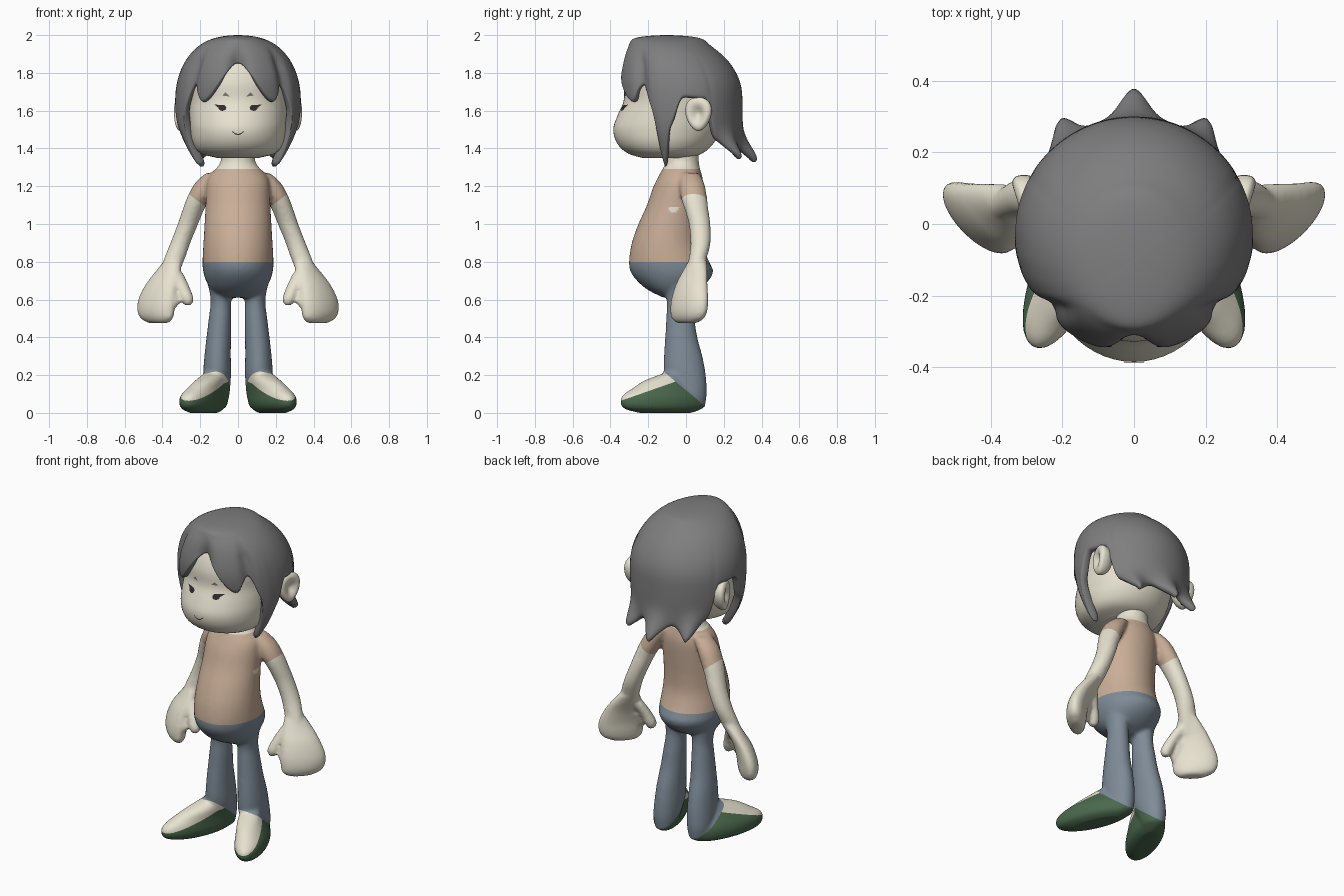
import bpy, bmesh
from math import sin, cos, pi, sqrt, radians, exp
from mathutils import Vector, Matrix

if "Cube" in bpy.data.objects:
    bpy.data.objects.remove(bpy.data.objects["Cube"])


def material(name, rgb):
    m = bpy.data.materials.new(name)
    m.diffuse_color = (*rgb, 1)
    m.use_nodes = True
    m.node_tree.nodes["Principled BSDF"].inputs["Base Color"].default_value = m.diffuse_color
    return m


SKIN = material("skin", (0.80, 0.76, 0.63))
SHIRT = material("shirt", (0.58, 0.42, 0.31))
DENIM = material("denim", (0.21, 0.26, 0.31))
GREEN = material("green", (0.07, 0.14, 0.075))
HAIR = material("hair", (0.21, 0.21, 0.21))
DARK = material("dark", (0.03, 0.025, 0.025))
BROW = material("brow", (0.2, 0.2, 0.2))


def curve(rows, x, flat=False):
    """Smooth interpolation of table rows keyed by their first, ascending column."""
    n = len(rows)
    i = max(0, min(n - 2, sum(r[0] <= x for r in rows) - 1))
    a, b = rows[i], rows[i + 1]
    h = b[0] - a[0]
    t = (x - a[0]) / h
    out = []
    for k in range(1, len(a)):
        def slope(j):
            lo, hi = rows[max(j - 1, 0)], rows[min(j + 1, n - 1)]
            return 0 if flat else (hi[k] - lo[k]) / (hi[0] - lo[0])
        out.append((2*t**3 - 3*t*t + 1) * a[k] + (t**3 - 2*t*t + t) * h * slope(i)
                   + (3*t*t - 2*t**3) * b[k] + (t**3 - t*t) * h * slope(i + 1))
    return out


def make_object(name, bm, mat):
    bmesh.ops.recalc_face_normals(bm, faces=bm.faces)
    me = bpy.data.meshes.new(name)
    bm.to_mesh(me)
    bm.free()
    me.shade_smooth()
    if mat:
        me.materials.append(mat)
    ob = bpy.data.objects.new(name, me)
    bpy.context.collection.objects.link(ob)
    return ob


def loft(bm, rows, rot=0, side=1, steps=28, seg=36):
    """Closed stack of ellipses; rows are (z, cx, cy, rx, ry), lowest first."""
    rings = []
    c, s = cos(radians(rot) * side), sin(radians(rot) * side)
    for i in range(steps + 1):
        z = rows[0][0] + (rows[-1][0] - rows[0][0]) * (1 - cos(pi * i / steps)) / 2
        cx, cy, rx, ry = curve(rows, z)
        ring = []
        for j in range(seg):
            u, v = rx * cos(2*pi*j/seg), ry * sin(2*pi*j/seg)
            ring.append(bm.verts.new((cx*side + u*c - v*s, cy + u*s + v*c, z)))
        rings.append(ring)
    for lo, hi in zip(rings, rings[1:]):
        for j in range(seg):
            k = (j + 1) % seg
            bm.faces.new((lo[j], lo[k], hi[k], hi[j]))
    bm.faces.new(rings[0][::-1])
    bm.faces.new(rings[-1])


# Body: torso, limbs, hands and feet fused into one smooth skin
TORSO = [(.61, 0, -.07, .09, .05), (.65, 0, -.07, .14, .13), (.7, 0, -.07, .17, .19),
         (.75, 0, -.075, .185, .22), (.8, 0, -.09, .188, .212), (.9, 0, -.1, .183, .187),
         (1.0, 0, -.085, .177, .167), (1.1, 0, -.06, .172, .147), (1.2, 0, -.04, .168, .132),
         (1.25, 0, -.03, .157, .117), (1.29, 0, -.025, .122, .1), (1.32, 0, -.02, .093, .088),
         (1.45, 0, -.02, .092, .09)]
LEG = [(.03, .115, .03, .055, .07), (.1, .115, .02, .07, .09), (.2, .111, -.005, .074, .11),
       (.3, .108, -.015, .07, .102), (.4, .102, -.025, .065, .085), (.5, .095, -.03, .06, .075),
       (.6, .09, -.035, .055, .068), (.72, .09, -.05, .08, .09)]
FOOT = [(0, .18, -.11, .05, .15), (.02, .187, -.12, .078, .217), (.05, .187, -.125, .09, .238),
        (.09, .185, -.125, .088, .228), (.13, .17, -.115, .077, .18), (.17, .15, -.1, .065, .13),
        (.21, .13, -.06, .05, .06)]
ARM = [(.7, .38, .03, .05, .04), (.82, .335, .063, .055, .047), (.9, .305, .077, .053, .053),
       (1.0, .265, .072, .054, .057), (1.08, .235, .055, .057, .063), (1.15, .203, .04, .062, .07),
       (1.22, .165, .03, .06, .065), (1.27, .12, .02, .05, .05)]
HAND = [(.475, .42, .005, .07, .03), (.5, .43, .01, .112, .047), (.54, .435, .015, .127, .056),
        (.6, .43, .02, .127, .056), (.68, .405, .03, .107, .052), (.74, .375, .045, .085, .047),
        (.8, .345, .06, .055, .045)]
THUMB = [(.57, .265, -.04, .02, .02), (.6, .268, -.038, .034, .034), (.66, .29, -.02, .036, .036),
         (.74, .335, .02, .045, .04)]
FINGER = [(.565, .34, -.045, .02, .02), (.59, .338, -.04, .032, .03), (.66, .345, -.01, .035, .035)]

bm = bmesh.new()
loft(bm, TORSO, steps=40)
for side in (1, -1):
    for rows, rot in ((LEG, 0), (FOOT, 22.6), (ARM, 0), (HAND, 45), (THUMB, 0), (FINGER, 0)):
        loft(bm, rows, rot, side)
raw = make_object("body_form", bm, None)
mod = raw.modifiers.new("fuse", 'REMESH')
mod.mode, mod.voxel_size = 'VOXEL', 0.011
mod = raw.modifiers.new("soften", 'SMOOTH')
mod.factor, mod.iterations = 0.5, 5
body = bmesh.new()
body.from_object(raw, bpy.context.evaluated_depsgraph_get())
bpy.data.objects.remove(raw)

# Cut clean seams: waist, neckline, cuffs, shoe tops and sleeves
for co, no in (((0, 0, .8), (0, 0, 1)), ((0, 0, 1.29), (0, 0, 1)), ((0, 0, .12), (0, .83, 1)),
               ((0, 0, .185), (0, -.35, 1)), ((.21, 0, 1.12), (.61, 0, -.79)),
               ((-.21, 0, 1.12), (-.61, 0, -.79))):
    bmesh.ops.bisect_plane(body, geom=body.verts[:] + body.edges[:] + body.faces[:],
                           dist=1e-4, plane_co=co, plane_no=no)


def region(p):
    x, y, z = abs(p.x), p.y, p.z
    if z < .3 and z + .83 * y < .12:
        return 4 if z - .35 * y > .185 else 3
    if z > 1.29:
        return 0
    if z > .4 and x > min(.165 + (1.1 - z) * .2, .21) and .61*(x - .21) - .79*(z - 1.12) > 0:
        return 0
    return 1 if z > .8 else 2


for f in body.faces:
    f.material_index = region(f.calc_center_median())
PARTS = (("arms_and_neck", SKIN), ("shirt", SHIRT), ("trousers", DENIM),
         ("shoes", GREEN), ("shoe_tops", SKIN))
for i, (name, mat) in enumerate(PARTS):
    part = body.copy()
    bmesh.ops.delete(part, geom=[f for f in part.faces if f.material_index != i], context='FACES')
    for f in part.faces:
        f.material_index = 0
    make_object(name, part, mat)
body.free()

# Head
HEAD = [(1.35, 0, -.11, .11, .12), (1.37, 0, -.11, .19, .19), (1.42, 0, -.11, .235, .25),
        (1.5, 0, -.1, .253, .285), (1.58, 0, -.08, .258, .28), (1.65, 0, -.055, .262, .275),
        (1.75, 0, -.045, .27, .28), (1.85, 0, -.04, .24, .245), (1.93, 0, -.04, .17, .17)]
bm = bmesh.new()
loft(bm, HEAD, steps=40, seg=56)
make_object("head", bm, SKIN)

# Ears: flattened spheres with a hollow, rear edge turned outward
for side, name in ((1, "right_ear"), (-1, "left_ear")):
    bm = bmesh.new()
    bmesh.ops.create_uvsphere(bm, u_segments=32, v_segments=24, radius=1,
                              matrix=Matrix.Rotation(pi / 2, 4, 'Y'))
    for v in bm.verts:
        x, y, z = v.co
        r2 = (y*y + z*z) / .3
        x = x * .035 * (1 - 1.1 * exp(-r2)) if x > 0 else x * .07
        p = Matrix.Rotation(-.3, 3, 'Z') @ Vector((x, y * .07 * (1 + .25 * z), z * .09))
        v.co = ((p.x + .305) * side, p.y + .065, p.z + 1.582)
    make_object(name, bm, SKIN)

# Hair: a dome whose hem falls into fringe, side locks and three flicked tips
DOME = [(0, -.1, 0, 0, 0), (.12, -.1, .165, .17, .12), (.235, -.09, .215, .22, .205),
        (.38, -.06, .283, .29, .283), (.51, -.03, .33, .32, .325), (.632, -.03, .305, .33, .333),
        (.728, -.03, .28, .33, .315), (.8, -.03, .25, .335, .26), (.855, -.03, .22, .34, .2)]
HEM = [(0, 1.85), (35, 1.64), (50, 1.74), (60, 1.6), (69, 1.27), (80, 1.52), (92, 1.67),
       (116, 1.66), (124, 1.44), (140, 1.35), (160, 1.41), (180, 1.335)]


def bump(a, centre, width):
    return exp(-((a - centre) / width) ** 2)


bm = bmesh.new()
COLS, ROWS = 120, 26
grid = []
for i in range(COLS):
    a = 360 * i / COLS
    fold = min(a, 360 - a)
    hem = curve(HEM, fold, True)[0]
    col = []
    for j in range(ROWS + 1):
        u = sqrt(2 - hem) * j / ROWS
        z = 2 - u * u
        cy, rf, rb, rx = curve(DOME, u)
        low = max(0, min(1, (1.95 - z) / .1))
        flick = max(0, min(1, (1.52 - z) / .17)) ** 1.5
        k = 1 - low * (.15 * bump(fold, 0, 9) + .09 * bump(fold, 50, 7))
        k += flick * (.25 * bump(fold, 180, 11) + .3 * bump(fold, 140, 10))
        ca = cos(radians(a))
        y = cy - k * ca * (rf if ca > 0 else rb)
        col.append(bm.verts.new((k * rx * sin(radians(a)), y, z)))
    grid.append(col)
for i in range(COLS):
    p, q = grid[i], grid[(i + 1) % COLS]
    for j in range(ROWS):
        bm.faces.new((p[j], p[j + 1], q[j + 1], q[j]))
bmesh.ops.remove_doubles(bm, verts=bm.verts, dist=1e-5)
hair = make_object("hair", bm, HAIR)
mod = hair.modifiers.new("thickness", 'SOLIDIFY')
mod.thickness, mod.offset = 0.045, -1
hair.modifiers.new("round", 'SUBSURF').levels = 1


# Face details laid on the head surface
def decal(name, outlines, mat):
    bm = bmesh.new()
    for pts in outlines:
        vs = []
        for x, z in pts:
            cx, cy, rx, ry = curve(HEAD, z)
            vs.append(bm.verts.new((x, cy - ry * sqrt(1 - (x / rx) ** 2) - .004, z)))
        bm.faces.new(vs)
    make_object(name, bm, mat)


for s, side in ((1, "right"), (-1, "left")):
    eye = [(s * (.083 + .021 * cos(t * pi / 8)), 1.615 + .016 * sin(t * pi / 8)) for t in range(16)]
    lash = [(s * .08, 1.63), (s * .125, 1.632), (s * .1, 1.612)]
    decal(side + "_eye", [eye, lash], DARK)
    decal(side + "_eyebrow", [[(s * .045, 1.675), (s * .065, 1.697), (s * .085, 1.68)]], BROW)
smile = [(-.03, 1.487), (-.015, 1.475), (0, 1.47), (.015, 1.475), (.03, 1.487)]
decal("mouth", [[a, b, (b[0], b[1] + .006), (a[0], a[1] + .006)] for a, b in zip(smile, smile[1:])], DARK)
